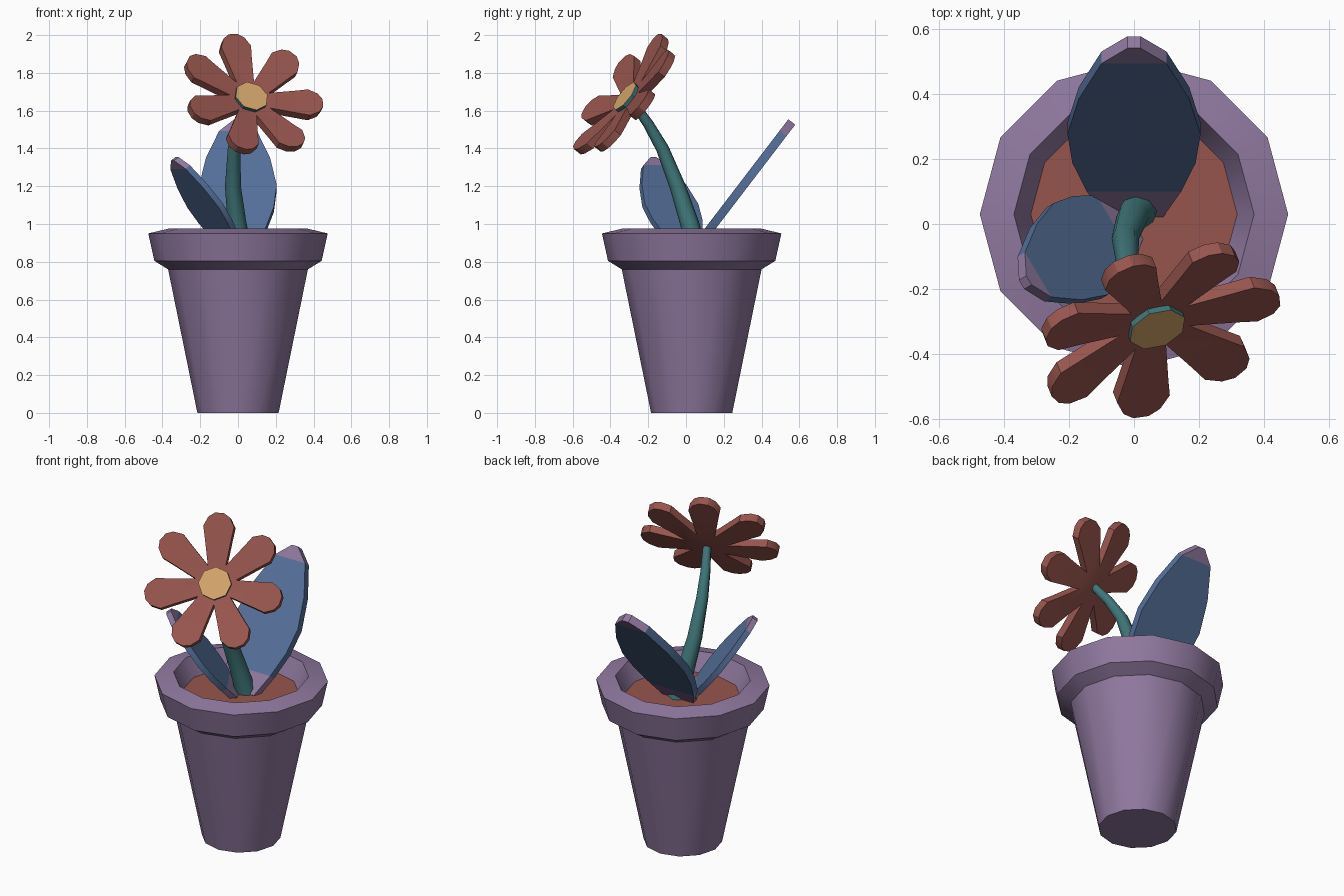
import bpy, bmesh, math
from mathutils import Vector

if "Cube" in bpy.data.objects:
    bpy.data.objects.remove(bpy.data.objects["Cube"])


def material(name, rgb):
    m = bpy.data.materials.new(name)
    m.diffuse_color = (*rgb, 1)
    m.use_nodes = True
    m.node_tree.nodes["Principled BSDF"].inputs["Base Color"].default_value = m.diffuse_color
    return m


PURPLE = material("purple", (0.28, 0.19, 0.35))
RED = material("brick_red", (0.31, 0.09, 0.075))
TEAL = material("teal", (0.05, 0.18, 0.19))
BLUE = material("blue", (0.09, 0.16, 0.32))
GOLD = material("gold", (0.66, 0.38, 0.15))


def finish(bm, name, mats, angle):
    bmesh.ops.recalc_face_normals(bm, faces=bm.faces)
    me = bpy.data.meshes.new(name)
    bm.to_mesh(me)
    bm.free()
    for m in mats:
        me.materials.append(m)
    ob = bpy.data.objects.new(name, me)
    bpy.context.collection.objects.link(ob)
    bpy.ops.object.select_all(action='DESELECT')
    ob.select_set(True)
    bpy.context.view_layer.objects.active = ob
    bpy.ops.object.shade_smooth_by_angle(angle=math.radians(angle))
    return ob


def loft(bm, rings, mat_rule=lambda i: 0):
    """Skin a list of equal point rings and cap both ends."""
    loops = [[bm.verts.new(p) for p in ring] for ring in rings]
    n = len(loops[0])
    for i, (a, b) in enumerate(zip(loops, loops[1:])):
        for j in range(n):
            k = (j + 1) % n
            bm.faces.new((a[j], a[k], b[k], b[j])).material_index = mat_rule(i)
    bm.faces.new(loops[0]).material_index = mat_rule(0)
    bm.faces.new(loops[-1]).material_index = mat_rule(len(loops) - 1)


def circle(c, u, v, r, n):
    return [c + r * (math.cos(2 * math.pi * i / n) * u + math.sin(2 * math.pi * i / n) * v)
            for i in range(n)]


X, Y, Z = Vector((1, 0, 0)), Vector((0, 1, 0)), Vector((0, 0, 1))

# Pot: twelve-sided turned profile with a thick rim; the last cap is the soil
profile = [(0.215, 0), (0.37, 0.76), (0.443, 0.805), (0.475, 0.95),
           (0.37, 0.975), (0.318, 0.87)]
bm = bmesh.new()
loft(bm, [circle(Vector((0, 0.03, z)), X, Y, r, 12) for r, z in profile],
     lambda i: 1 if i == len(profile) - 1 else 0)
finish(bm, "pot", [PURPLE, RED], 32)

# Flower frame: centre, facing direction, and the directions across its face
C = Vector((0.074, -0.329, 1.681))
N = Vector((0.30, -0.75, 0.59)).normalized()
UP = Vector((-0.109, 0.209, 0.319))
UP = (UP - UP.dot(N) * N).normalized()
RIGHT = UP.cross(N).normalized()

# Stem: tapered curved tube
path = [(0.02, 0.05, 0.86, 0.058), (-0.005, 0.02, 1.0, 0.05), (-0.027, -0.045, 1.2, 0.042),
        (-0.02, -0.125, 1.4, 0.034), (0.01, -0.2, 1.53, 0.028), (0.055, -0.28, 1.645, 0.023)]
bm = bmesh.new()
pts = [Vector(p[:3]) for p in path]
rings = []
for i, p in enumerate(pts):
    t = (pts[min(i + 1, len(pts) - 1)] - pts[max(i - 1, 0)]).normalized()
    u = (X - X.dot(t) * t).normalized()
    rings.append(circle(p, u, t.cross(u), path[i][3], 8))
loft(bm, rings)
finish(bm, "stem", [TEAL], 60)


# Leaves: flat slabs, blue with purple base and tip
def leaf(name, base, tip, across, width):
    base, tip = Vector(base), Vector(tip)
    axis = tip - base
    across = Vector(across).normalized()
    thick = across.cross(axis).normalized() * 0.027 * axis.length
    rows = [(0, 0.09), (0.15, 0.145), (0.32, 0.19), (0.49, 0.205), (0.7, 0.17),
            (0.91, 0.1), (1, 0.02)]
    rings = []
    for f, w in rows:
        p, a = base + axis * f, across * w * width
        rings.append([p - a - thick, p + a - thick, p + a + thick, p - a + thick])
    bm = bmesh.new()
    loft(bm, rings, lambda i: 1 if i == 0 or i >= len(rows) - 2 else 0)
    finish(bm, name, [BLUE, PURPLE], 20)


leaf("back_leaf", (0, 0.04, 0.86), (0, 0.56, 1.54), (1, 0, 0), 1.0)
leaf("side_leaf", (-0.02, 0.01, 0.86), (-0.335, -0.18, 1.345), (-0.51, 0.86, 0), 0.8)

# Petals: seven slightly cupped paddles meeting in the middle
outline = [(0.25, 0.074), (0.315, 0.086), (0.365, 0.06), (0.388, 0.025)]
PETALS = 7
step = 2 * math.pi / PETALS
bm = bmesh.new()


def face_point(r, w, ang, back):
    """Point on the flower face: r out along the petal, w sideways."""
    out = math.cos(ang) * UP + math.sin(ang) * RIGHT
    side = math.cos(ang) * RIGHT - math.sin(ang) * UP
    return bm.verts.new(C + out * r + side * w + N * (-0.04 + 0.06 * r / 0.39 - 0.045 * back))


mid = [face_point(0, 0, 0, b) for b in (0, 1)]
valley = [[face_point(0.115, 0, (k - 0.5) * step, b) for k in range(PETALS)] for b in (0, 1)]
for k in range(PETALS):
    sides = []
    for b in (0, 1):
        rim = [face_point(r, -w, k * step, b) for r, w in outline]
        rim += [face_point(r, w, k * step, b) for r, w in reversed(outline)]
        v0, v1 = valley[b][k], valley[b][(k + 1) % PETALS]
        bm.faces.new((mid[b], v0, v1))
        bm.faces.new([v0] + rim + [v1])
        sides.append([v0] + rim + [v1])
    for i in range(len(sides[0]) - 1):
        bm.faces.new((sides[0][i], sides[0][i + 1], sides[1][i + 1], sides[1][i]))
finish(bm, "petals", [RED], 30)

# Flower centre: eight-sided gold disc with a teal edge
bm = bmesh.new()
loft(bm, [circle(C + N * h, RIGHT, UP, r, 8) for h, r in ((-0.045, 0.09), (-0.005, 0.092))],
     lambda i: i)
finish(bm, "flower_centre", [TEAL, GOLD], 30)
